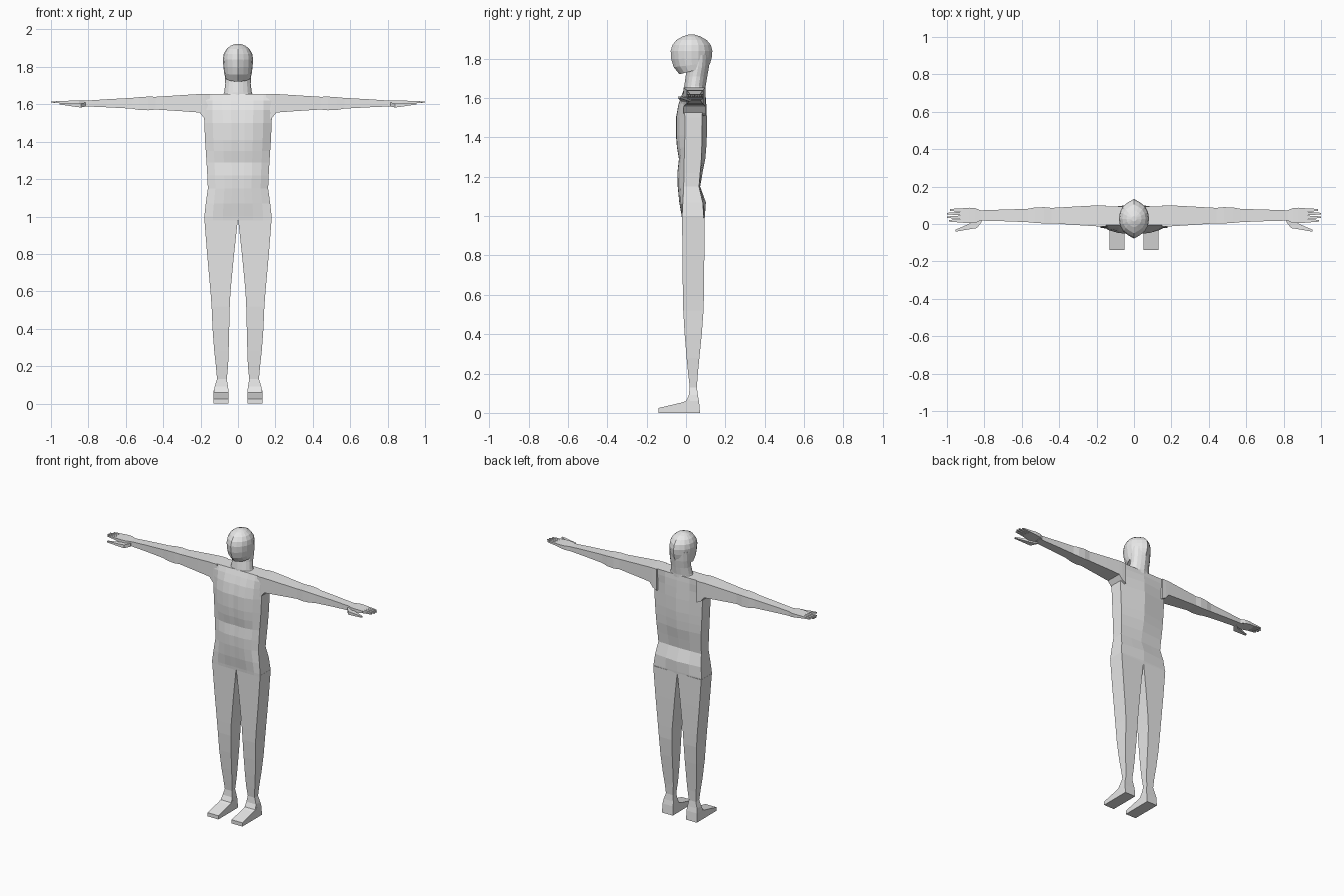
import bpy
import bmesh
from math import sin, cos, pi

skin = bpy.data.materials.new("plain grey")
skin.diffuse_color = (0.8, 0.8, 0.8, 1)


def loft(name, rings, mirror=False):
    """Skin a list of equal-length point rings, cap both ends."""
    bm = bmesh.new()
    loops = [[bm.verts.new(p) for p in ring] for ring in rings]
    n = len(loops[0])
    for a, b in zip(loops, loops[1:]):
        for i in range(n):
            j = (i + 1) % n
            bm.faces.new((a[i], a[j], b[j], b[i]))
    bm.faces.new(loops[0])
    bm.faces.new(loops[-1])
    bmesh.ops.recalc_face_normals(bm, faces=bm.faces)
    mesh = bpy.data.meshes.new(name)
    bm.to_mesh(mesh)
    bm.free()
    mesh.materials.append(skin)
    ob = bpy.data.objects.new(name, mesh)
    bpy.context.collection.objects.link(ob)
    if mirror:
        ob.modifiers.new("mirror", 'MIRROR').use_mirror_merge = False
    return ob


def box_limb(name, axis, sections):
    """Mirrored limb of rectangular sections (position, a0, a1, b0, b1)."""
    rings = []
    for u, a0, a1, b0, b1 in sections:
        ring = []
        for a, b in ((a0, b0), (a1, b0), (a1, b1), (a0, b1)):
            p = [a, b]
            p.insert(axis, u)
            ring.append(p)
        rings.append(ring)
    return loft(name, rings, mirror=True)


# Torso: z, half width, front edge, front centre, back edge, back centre
bulge = ((-1, 0), (-.75, .6), (-.45, .95), (-.2, 1), (0, .92),
         (.2, 1), (.45, .95), (.75, .6), (1, 0))
torso = []
for z, w, fs, fc, bs, bc in (
        (0.98, .178, -.020, -.020, .090, .094),
        (1.00, .180, -.020, -.022, .090, .096),
        (1.07, .172, -.016, -.034, .085, .101),
        (1.15, .161, -.012, -.042, .066, .072),
        (1.22, .164, -.010, -.044, .072, .084),
        (1.29, .168, -.009, -.036, .078, .098),
        (1.35, .172, -.007, -.046, .080, .103),
        (1.41, .176, -.006, -.051, .081, .106),
        (1.50, .180, -.006, -.051, .082, .106),
        (1.57, .182, -.008, -.038, .084, .103),
        (1.62, .182, -.012, -.020, .090, .099),
        (1.655, .180, -.006, -.006, .092, .095)):
    ring = [(w * x, fs + (fc - fs) * k, z) for x, k in bulge]
    ring += [(w, bs, z), (w * .5, (bs + bc) / 2, z), (0, bc, z),
             (-w * .5, (bs + bc) / 2, z), (-w, bs, z)]
    torso.append(ring)
loft("torso", torso)

# Legs down to the heel: z, x range, y range
box_limb("leg", 2, (
    (0.99, .000, .180, -.020, .094),
    (0.80, .021, .165, -.018, .093),
    (0.60, .040, .147, -.016, .091),
    (0.52, .044, .141, -.014, .089),
    (0.40, .047, .136, -.007, .080),
    (0.28, .050, .127, .003, .068),
    (0.20, .053, .118, .011, .060),
    (0.13, .060, .112, .019, .055),
    (0.09, .053, .125, .014, .060),
    (0.06, .050, .130, .000, .066),
    (0.00, .050, .130, .000, .071)))

# Front of the foot: y, x range, z range
box_limb("foot", 1, (
    (.020, .050, .130, 0, .070),
    (.000, .050, .130, 0, .060),
    (-.020, .050, .130, 0, .053),
    (-.139, .050, .130, 0, .025)))

# Arms: x, y range, z range
box_limb("arm", 0, (
    (.150, -.012, .100, 1.510, 1.655),
    (.180, -.013, .100, 1.525, 1.655),
    (.205, -.012, .099, 1.556, 1.655),
    (.300, -.006, .094, 1.563, 1.649),
    (.440, .004, .086, 1.572, 1.640),
    (.480, .003, .090, 1.568, 1.641),
    (.530, .006, .088, 1.570, 1.638),
    (.570, .010, .081, 1.577, 1.634),
    (.700, .015, .077, 1.584, 1.627),
    (.820, .018, .073, 1.589, 1.619),
    (.840, .014, .078, 1.590, 1.619)))

# Palm, thumb and four fingers
box_limb("palm", 0, (
    (.820, .018, .073, 1.590, 1.619),
    (.850, .005, .085, 1.594, 1.620),
    (.880, .004, .087, 1.598, 1.620),
    (.930, .008, .083, 1.604, 1.618)))
box_limb("thumb", 0, (
    (.815, .010, .040, 1.588, 1.610),
    (.840, -.022, .020, 1.583, 1.605),
    (.880, -.028, .002, 1.588, 1.605),
    (.925, -.036, -.018, 1.595, 1.607),
    (.955, -.041, -.030, 1.599, 1.607)))
for i, tip in enumerate((.990, 1.0, 1.0, .985)):
    y = .017 + i * .0193
    box_limb("finger", 0, (
        (.915, y - .009, y + .009, 1.603, 1.618),
        (.960, y - .007, y + .007, 1.607, 1.617),
        (tip, y - .004, y + .004, 1.609, 1.615)))


def oval(z, w, yf, yb, chin=0.0, tip=0.0, n=16):
    """Horizontal oval with pointed front and back and a dropped chin."""
    ring = []
    for i in range(n):
        t = 2 * pi * i / n
        c = cos(t)
        point = tip if i in (0, n // 2) else 0
        y = (yf + yb) / 2 - (yb - yf) / 2 * c - (point if c > 0 else -point)
        ring.append((w * sin(t), y, z - chin * (1 + c) / 2))
    return ring


# Neck, wider where it meets the shoulders
loft("neck", [oval(1.64, .084, -.008, .098),
              oval(1.662, .074, -.006, .097, 0, .003),
              oval(1.71, .068, .002, .104, 0, .004),
              oval(1.76, .070, .012, .112, 0, .005),
              oval(1.82, .070, .012, .118, 0, .006)])

# Head, from hollow under the jaw to crown
loft("head", [oval(1.775, .050, .010, .090),
              oval(1.758, .068, -.028, .108, .036, .006),
              oval(1.778, .074, -.055, .115, .020, .008),
              oval(1.806, .078, -.066, .122, .008, .009),
              oval(1.840, .081, -.068, .124, 0, .010),
              oval(1.870, .076, -.060, .117, 0, .009),
              oval(1.895, .062, -.042, .098, 0, .007),
              oval(1.913, .040, -.014, .070, 0, .004),
              oval(1.923, .014, .014, .042)])
